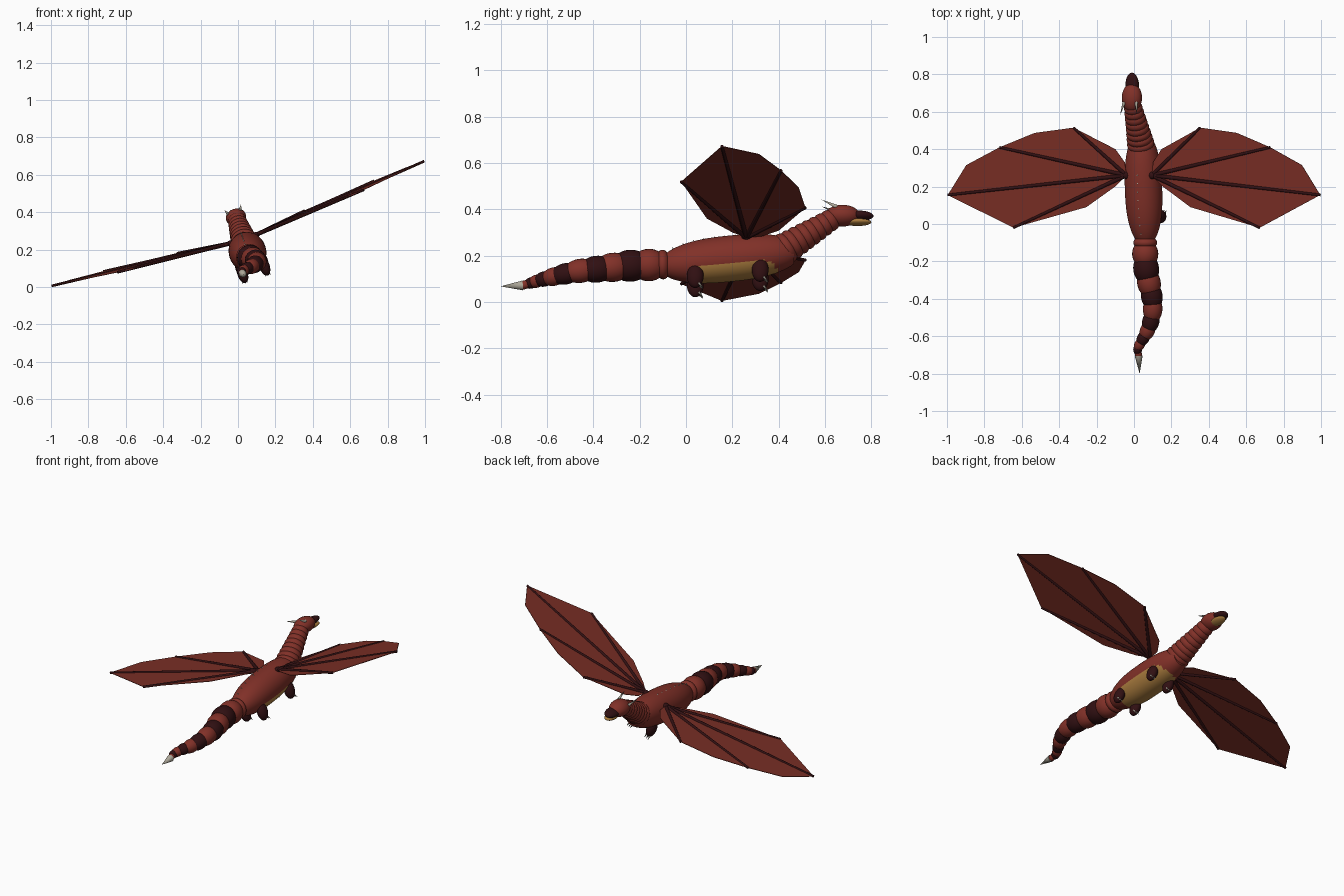
import bpy, bmesh, math
from mathutils import Matrix, Vector

cube = bpy.data.objects.get("Cube")
if cube:
    bpy.data.objects.remove(cube, do_unlink=True)


def material(name, rgb):
    m = bpy.data.materials.new(name)
    m.use_nodes = True
    m.diffuse_color = (*rgb, 1)
    m.node_tree.nodes["Principled BSDF"].inputs["Base Color"].default_value = (*rgb, 1)
    return m


red = material("scale red", (0.22, 0.03, 0.021))
skin = material("wing skin red", (0.19, 0.027, 0.018))
dark = material("dark maroon", (0.03, 0.005, 0.006))
gold = material("belly gold", (0.42, 0.21, 0.05))
horn = material("horn grey", (0.42, 0.39, 0.32))

# The whole creature is banked in flight; the tail swings freely
BANK = Matrix.Translation((0.05, 0, 0.19)) @ Matrix.Rotation(math.radians(-18.5), 4, "Y")
WORLD = Matrix.Identity(4)


def finish(name, bm, mats, frame, smooth=True):
    mesh = bpy.data.meshes.new(name)
    bmesh.ops.recalc_face_normals(bm, faces=bm.faces)
    for f in bm.faces:
        f.smooth = smooth and len(f.verts) < 5
    bm.to_mesh(mesh)
    bm.free()
    for m in mats:
        mesh.materials.append(m)
    ob = bpy.data.objects.new(name, mesh)
    ob.matrix_world = frame
    bpy.context.collection.objects.link(ob)
    return ob


def ellipsoid(name, centre, radii, mat, frame=BANK, direction=(0, 1, 0)):
    turn = Vector(direction).to_track_quat("Y", "Z").to_matrix().to_4x4()
    place = Matrix.Translation(centre) @ turn @ Matrix.Diagonal((*radii, 1))
    place = place @ Matrix.Rotation(math.pi / 2, 4, "X")
    bm = bmesh.new()
    bmesh.ops.create_uvsphere(bm, u_segments=24, v_segments=16, radius=1, matrix=place)
    return finish(name, bm, [mat], frame)


def rod(name, start, end, r1, r2, mat, frame=BANK, sides=10):
    a, b = Vector(start), Vector(end)
    turn = (b - a).to_track_quat("Z", "Y").to_matrix().to_4x4()
    bm = bmesh.new()
    bmesh.ops.create_cone(bm, cap_ends=True, segments=sides, radius1=r1, radius2=r2,
                          depth=(b - a).length,
                          matrix=Matrix.Translation((a + b) / 2) @ turn)
    return finish(name, bm, [mat], frame)


# Body: a barrel along y, with the belly plate chosen by angle
def body_radius(y):
    return 0.1 * math.sqrt(1 - 0.75 * min(1, abs((y - 0.19) / 0.275)) ** 2.5)


def body_height(y):
    return -0.03 + 0.1 * (y + 0.085)


def build_body(rings=40, sides=48):
    bm = bmesh.new()
    loops = []
    for i in range(rings + 1):
        y = -0.085 + 0.55 * i / rings
        r, h = body_radius(y), body_height(y)
        angles = [2 * math.pi * k / sides for k in range(sides)]
        loops.append([bm.verts.new((r * math.sin(a), y, h - r * math.cos(a))) for a in angles])
    for a, b in zip(loops, loops[1:]):
        for k in range(sides):
            f = bm.faces.new((a[k], a[k - 1], b[k - 1], b[k]))
            c = f.calc_center_median()
            angle = math.atan2(c.x, body_height(c.y) - c.z)
            if ((c.y - 0.2) / 0.19) ** 4 + (angle / 1.08) ** 4 < 1:
                f.material_index = 1
    bm.faces.new(loops[0])
    bm.faces.new(loops[-1])
    finish("body", bm, [red, gold], BANK)


build_body()

# Spine studs
for i in range(8):
    y = -0.05 + 0.045 * i
    top = body_height(y) + body_radius(y)
    rod("spine_stud", (0, y, top - 0.01), (0, y - 0.01, top + 0.01), 0.006, 0, horn)

# Neck of overlapping rings
for i in range(8):
    t = i / 7
    ellipsoid("neck_ring", (0, 0.43 + 0.19 * t, 0.045 + 0.125 * t),
              (0.074 - 0.024 * t, 0.04, 0.07 - 0.022 * t), red, BANK, (0, 0.8, 0.55))

# Head
ellipsoid("head", (0, 0.675, 0.193), (0.055, 0.076, 0.046), red)
ellipsoid("upper_jaw", (0, 0.745, 0.192), (0.036, 0.064, 0.021), dark)
ellipsoid("lower_jaw", (0, 0.74, 0.163), (0.03, 0.06, 0.014), gold)
for s in (-1, 1):
    rod("horn", (s * 0.034, 0.65, 0.222), (s * 0.047, 0.585, 0.25), 0.009, 0, horn)

# Tail rings: y, x, z, radius, with alternating bands
tail = [(-0.1, 0.06, 0.162, 0.064), (-0.16, 0.06, 0.16, 0.07), (-0.24, 0.065, 0.157, 0.069),
        (-0.315, 0.08, 0.15, 0.063), (-0.385, 0.095, 0.142, 0.058), (-0.455, 0.1, 0.135, 0.052),
        (-0.52, 0.09, 0.122, 0.046), (-0.57, 0.072, 0.11, 0.04), (-0.61, 0.05, 0.1, 0.033),
        (-0.645, 0.03, 0.09, 0.028), (-0.67, 0.02, 0.082, 0.024), (-0.695, 0.023, 0.075, 0.019)]
spots = [Vector((x, y, z)) for y, x, z, r in tail]
for i, (p, (_, _, _, r)) in enumerate(zip(spots, tail)):
    before, after = spots[max(i - 1, 0)], spots[min(i + 1, len(spots) - 1)]
    run = before - after
    half = 0.55 * run.length if 0 < i < len(spots) - 1 else 0.035
    ellipsoid("tail_ring", p, (r, max(half, 0.02), r), dark if i > 1 and i % 2 == 0 else red,
              WORLD, run)
rod("tail_point", (0.025, -0.705, 0.072), (0.03, -0.8, 0.068), 0.021, 0, horn, WORLD, 12)

# Legs with claws
for s in (-1, 1):
    for y in (0.04, 0.32):
        h = body_height(y) - 0.085
        ellipsoid("leg", (s * 0.062, y, h), (0.028, 0.036, 0.054), dark)
        for k in (-1, 0, 1):
            x = s * 0.062 + 0.012 * k
            rod("claw", (x, y + 0.015, h - 0.036), (x * 1.05, y + 0.035, h - 0.058),
                0.006, 0, horn, sides=6)


# Wings: a fan of skin around the shoulder, stiffened by four bones
def wing_point(x, y, s):
    return Vector((s * x, y, 0.067 + 0.095 * (x - 0.072) + 0.05 * (y - 0.2)))


outline = [(0.08, 0.33), (0.13, 0.4), (0.357, 0.515), (0.57, 0.487), (0.763, 0.41),
           (0.946, 0.315), (1.05, 0.155), (0.694, -0.02), (0.294, 0.09), (0.135, 0.2)]
bone_tips = [outline[i] for i in (2, 4, 6, 7)]
for s, side in ((1, "left"), (-1, "right")):
    root = wing_point(0.072, 0.26, s)
    bm = bmesh.new()
    hub = bm.verts.new(root)
    rim = [bm.verts.new(wing_point(x, y, s)) for x, y in outline]
    for a, b in zip(rim, rim[1:]):
        bm.faces.new((hub, a, b))
    wing = finish(side + "_wing_skin", bm, [skin], BANK, smooth=False)
    solid = wing.modifiers.new("thickness", "SOLIDIFY")
    solid.thickness, solid.offset = 0.003, 0
    for x, y in bone_tips:
        rod(side + "_wing_bone", root, wing_point(x, y, s), 0.011, 0.007, dark)
    ellipsoid(side + "_shoulder", root, (0.02, 0.02, 0.016), dark)
